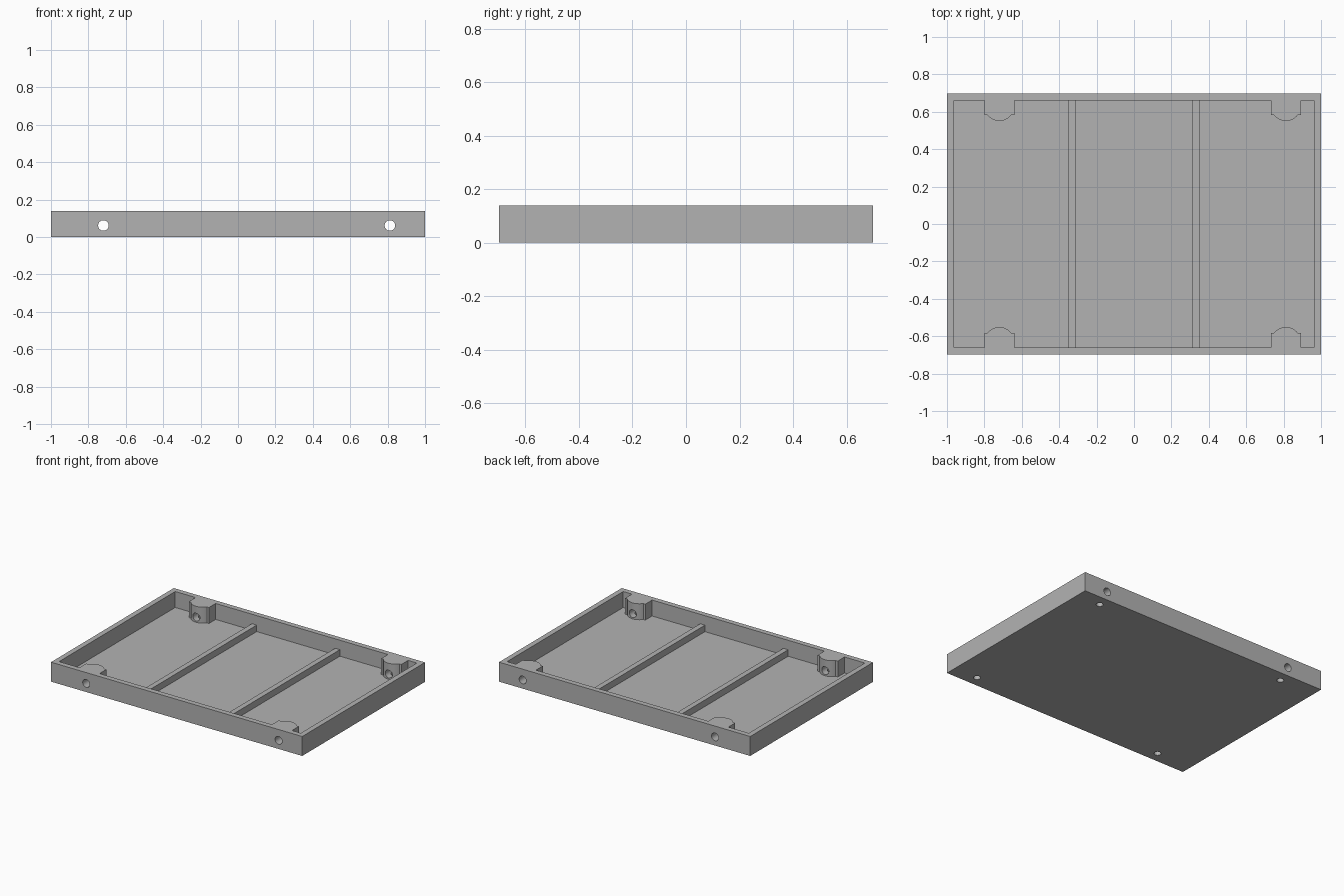
import bpy, bmesh, math
from mathutils import Matrix

cube = bpy.data.objects.get("Cube")
if cube:
    bpy.data.objects.remove(cube, do_unlink=True)

X, Y, H = 1.0, 0.698, 0.14          # half length, half width, height
WALL, FLOOR, RIB_TOP = 0.038, 0.025, 0.072
POSTS = (-0.72, 0.812)              # x of the screw posts
BORE_Z, BORE_R = 0.062, 0.028
PIN_Y, PIN_R = 0.62, 0.023

grey = bpy.data.materials.new("mid grey")
grey.use_nodes = True
colour = (0.45, 0.45, 0.45, 1)
grey.diffuse_color = colour
grey.node_tree.nodes["Principled BSDF"].inputs["Base Color"].default_value = colour


def finish(name, bm):
    bmesh.ops.recalc_face_normals(bm, faces=bm.faces)
    mesh = bpy.data.meshes.new(name)
    bm.to_mesh(mesh)
    bm.free()
    mesh.materials.append(grey)
    obj = bpy.data.objects.new(name, mesh)
    bpy.context.collection.objects.link(obj)
    return obj


def prism(name, outline, z0, z1):
    bm = bmesh.new()
    face = bm.faces.new([bm.verts.new((x, y, z0)) for x, y in outline])
    top = bmesh.ops.extrude_face_region(bm, geom=[face])["geom"]
    verts = [v for v in top if isinstance(v, bmesh.types.BMVert)]
    bmesh.ops.translate(bm, verts=verts, vec=(0, 0, z1 - z0))
    return finish(name, bm)


def box(name, x0, x1, y0, y1, z0, z1):
    return prism(name, [(x0, y0), (x1, y0), (x1, y1), (x0, y1)], z0, z1)


def rods(name, radius, length, places):
    bm = bmesh.new()
    for place in places:
        bmesh.ops.create_cone(bm, cap_ends=True, segments=40, radius1=radius,
                              radius2=radius, depth=length, matrix=place)
    return finish(name, bm)


def cut(target, cutter):
    mod = target.modifiers.new("cut", "BOOLEAN")
    mod.operation, mod.solver, mod.object = "DIFFERENCE", "EXACT", cutter
    bpy.context.view_layer.objects.active = target
    bpy.ops.object.modifier_apply(modifier=mod.name)
    bpy.data.objects.remove(cutter, do_unlink=True)


def cavity_side():
    """Back edge of the cavity from left to right, dented by the posts."""
    pts = [(-X + WALL, Y - WALL)]
    for cx in POSTS:
        pts += [(cx - 0.08, Y - WALL), (cx - 0.08, 0.583)]
        for i in range(17):
            a = math.radians(-143 + 106 * i / 16)
            pts.append((cx + 0.08 * math.cos(a), 0.631 + 0.08 * math.sin(a)))
        pts += [(cx + 0.08, 0.583), (cx + 0.08, Y - WALL)]
    return pts + [(X - WALL, Y - WALL)]


# Tray with its walls and posts
tray = box("tray", -X, X, -Y, Y, 0, H)
back = cavity_side()
cut(tray, prism("cavity", back + [(x, -y) for x, y in reversed(back)], FLOOR, H + 0.1))

# Screw bores through the posts, and pin holes from below
spots = [(x, s) for x in POSTS for s in (-1, 1)]
cut(tray, rods("bores", BORE_R, 0.3, [
    Matrix.Translation((x, s * 0.65, BORE_Z)) @ Matrix.Rotation(math.pi / 2, 4, "X")
    for x, s in spots]))
cut(tray, rods("pin_holes", PIN_R, 0.12, [
    Matrix.Translation((x, s * PIN_Y, 0)) for x, s in spots]))

# Cross ribs on the floor
ribs = [box(name, cx - 0.019, cx + 0.019, -Y + WALL, Y - WALL, FLOOR, RIB_TOP)
        for name, cx in (("right_rib", -0.332), ("left_rib", 0.33))]

# Smooth round walls, sharp corners
bpy.ops.object.select_all(action="DESELECT")
tray.select_set(True)
bpy.context.view_layer.objects.active = tray
bpy.ops.object.shade_smooth_by_angle(angle=math.radians(30))
